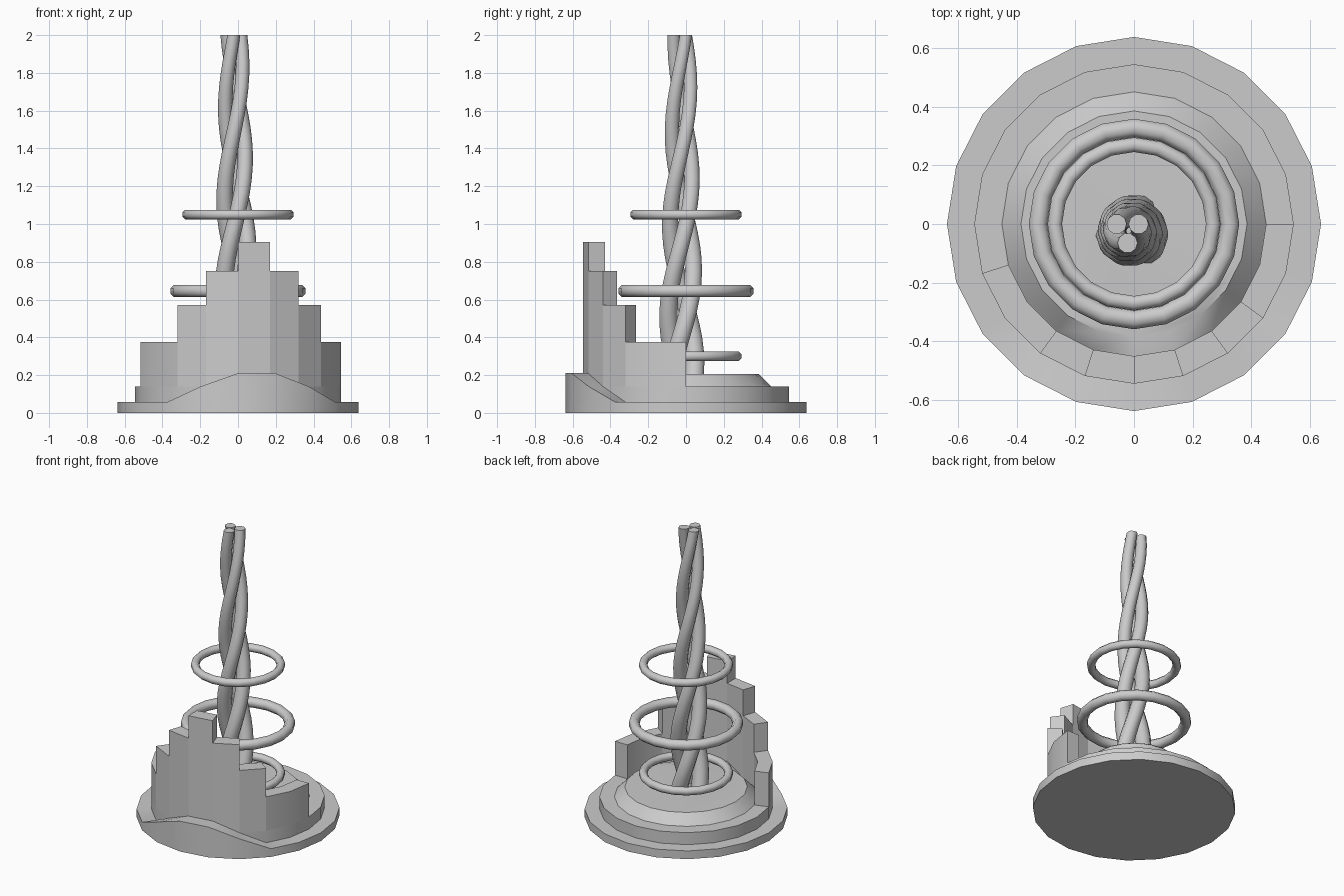
import bpy, bmesh
from math import sin, cos, pi, radians

if "Cube" in bpy.data.objects:
    bpy.data.objects.remove(bpy.data.objects["Cube"])

N = 20  # sides of every round part


def finish(name, bm, angle=35):
    bmesh.ops.remove_doubles(bm, verts=bm.verts, dist=1e-5)
    bmesh.ops.recalc_face_normals(bm, faces=bm.faces)
    me = bpy.data.meshes.new(name)
    bm.to_mesh(me)
    bm.free()
    ob = bpy.data.objects.new(name, me)
    bpy.context.collection.objects.link(ob)
    bpy.ops.object.select_all(action='DESELECT')
    ob.select_set(True)
    bpy.context.view_layer.objects.active = ob
    bpy.ops.object.shade_smooth_by_angle(angle=radians(angle))
    return ob


def polar(r, k, z):
    a = 2 * pi * k / N
    return (r * cos(a), r * sin(a), z)


def quad(bm, *pts):
    bm.faces.new([bm.verts.new(p) for p in pts])


# Heights: rim swells at the front, wall rises in steps per segment
RIM = {14: 0.14, 15: 0.21, 16: 0.21, 17: 0.14}
WALL = {11: 0.375, 12: 0.375, 13: 0.57, 14: 0.75, 15: 0.905,
        16: 0.75, 17: 0.572, 18: 0.375, 19: 0.375}
R_OUT, R_IN = 0.544, 0.45


def rim(k):
    return RIM.get(k % N, 0.057)


def step(k):
    return max(0.14, rim(k))


# Stepped round base
bm = bmesh.new()
rows = []
for k in range(N):
    prof = [(0.637, 0), (0.637, rim(k)), (R_OUT, rim(k)), (R_OUT, step(k)),
            (R_IN, step(k)), (0.385, 0.206)]
    rows.append([bm.verts.new(polar(r, k, z)) for r, z in prof])
for k in range(N):
    a, b = rows[k], rows[(k + 1) % N]
    for i in range(5):
        if i == 3 and k in WALL:      # covered by the wall
            continue
        if i == 2 and k in (14, 15, 16):  # rim already meets the wall
            continue
        bm.faces.new([a[i], b[i], b[i + 1], a[i + 1]])
bm.faces.new([r[0] for r in rows])
bm.faces.new([r[5] for r in rows])
finish("base", bm)

# Stair-topped front wall
bm = bmesh.new()
for k, h in WALL.items():
    for r in (R_OUT, R_IN):
        quad(bm, polar(r, k, step(k)), polar(r, k + 1, step(k + 1)),
             polar(r, k + 1, h), polar(r, k, h))
    quad(bm, polar(R_OUT, k, h), polar(R_OUT, k + 1, h),
         polar(R_IN, k + 1, h), polar(R_IN, k, h))
for k in range(11, 21):
    lo = WALL.get(k - 1, step(k))
    hi = WALL.get(k, step(k))
    if abs(hi - lo) > 1e-4:
        quad(bm, polar(R_OUT, k, lo), polar(R_IN, k, lo),
             polar(R_IN, k, hi), polar(R_OUT, k, hi))
finish("front_wall", bm)


# Floating rings with octagonal section
def ring(name, z, major, minor, m=8):
    bm = bmesh.new()
    rows = []
    for k in range(N):
        rows.append([bm.verts.new(polar(major + minor * cos(2 * pi * (j + .5) / m), k,
                                        z + minor * sin(2 * pi * (j + .5) / m)))
                     for j in range(m)])
    for k in range(N):
        a, b = rows[k], rows[(k + 1) % N]
        for j in range(m):
            n = (j + 1) % m
            bm.faces.new([a[j], b[j], b[n], a[n]])
    finish(name, bm, 50)


ring("lower_ring", 0.30, 0.27, 0.027)
ring("middle_ring", 0.645, 0.327, 0.034)
ring("upper_ring", 1.05, 0.27, 0.027)


# Three twisted, tapering strands
def strand(name, phase, z0=0.19, z1=2.0, pitch=1.47, rows_n=27, m=10):
    bm = bmesh.new()
    rows = []
    for i in range(rows_n):
        t = i / (rows_n - 1)
        z = z0 + (z1 - z0) * t
        a = phase + 2 * pi * (z - z1) / pitch
        hr = 0.074 - 0.031 * t     # helix radius
        sr = 0.054 - 0.020 * t     # strand radius
        cx = -0.004 - 0.018 * t + hr * cos(a)
        cy = -0.026 + 0.004 * t + hr * sin(a)
        rows.append([bm.verts.new((cx + sr * cos(2 * pi * j / m),
                                   cy + sr * sin(2 * pi * j / m), z))
                     for j in range(m)])
    for a, b in zip(rows, rows[1:]):
        for j in range(m):
            n = (j + 1) % m
            bm.faces.new([a[j], a[n], b[n], b[j]])
    bm.faces.new(rows[0])
    bm.faces.new(rows[-1])
    finish(name, bm, 60)


for i in range(3):
    strand(f"strand_{i + 1}", radians(30 + 120 * i))
